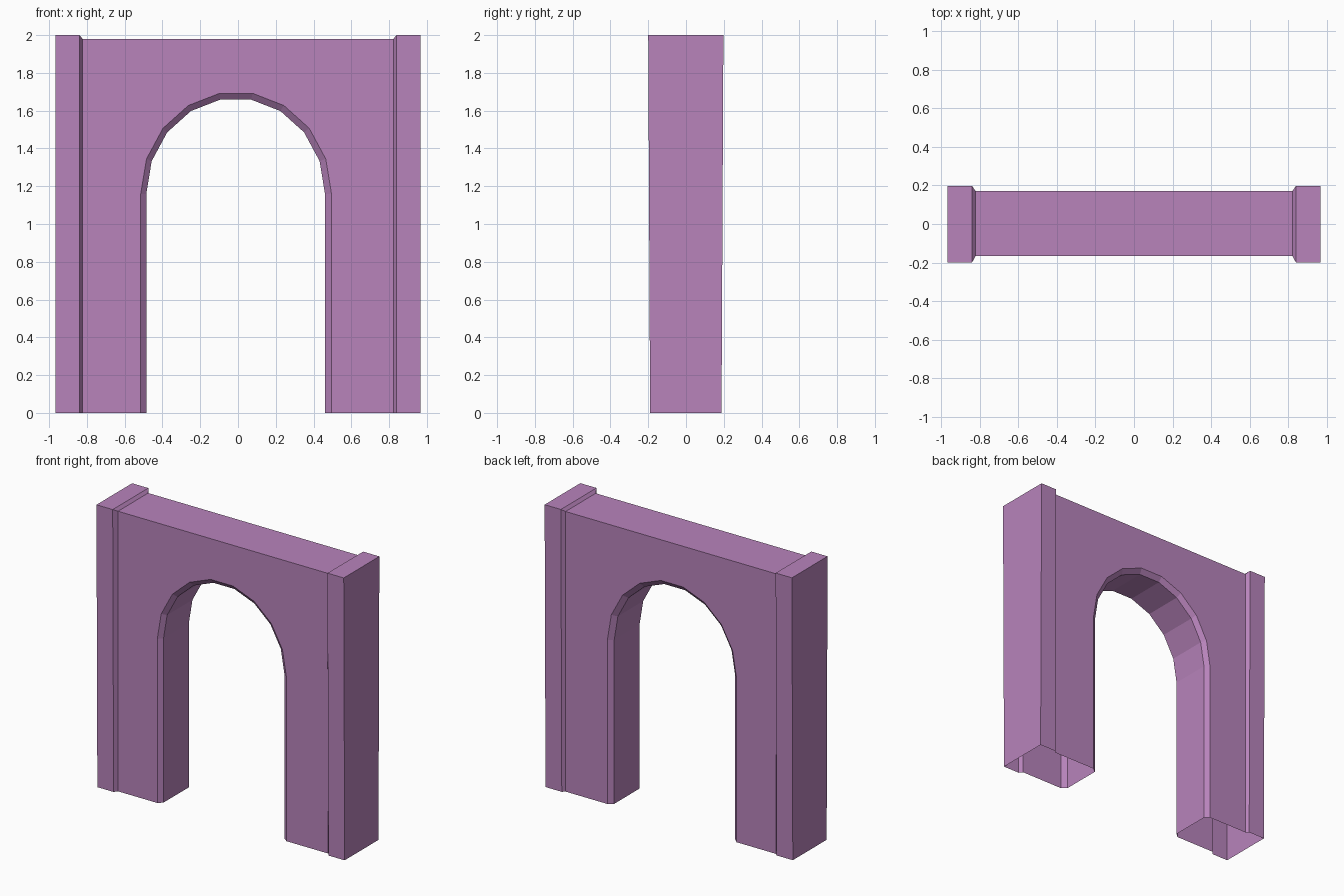
import bpy, bmesh
from math import cos, sin, pi

if "Cube" in bpy.data.objects:
    bpy.data.objects.remove(bpy.data.objects["Cube"])

FRONT, BACK, DEPTH = -0.166, 0.171, 0.027    # panel planes and arch chamfer depth
bm = bmesh.new()


def add_loop(points):
    return [bm.verts.new(p) for p in points]


def loft(a, b):
    # open strip of quads between two matching loops
    for i in range(len(a) - 1):
        bm.faces.new((a[i], a[i + 1], b[i + 1], b[i]))


def section(x, front, back, top, low=0.0):
    # bottom-front, top-front, top-back, bottom-back
    return add_loop([(x, front + low, 0), (x, front, top), (x, back, top), (x, back - low, 0)])


def arch(y, cx, rx, rz, spring=1.16, sides=9):
    pts = [(cx - rx, y, 0)]
    for k in range(sides + 1):
        t = pi - pi * k / sides
        pts.append((cx + rx * cos(t), y, spring + rz * sin(t)))
    return add_loop(pts + [(cx + rx, y, 0)])


# End pilasters: bevelled step, slightly tapered block, end cap
panel_edges = []
for s in (-1, 1):
    edge = section(s * 0.822, FRONT, BACK, 1.98)
    ridge = section(s * 0.84, -0.2, 0.198, 2.0, 0.01)
    outer = section(s * 0.967, -0.2, 0.198, 2.0, 0.01)
    loft(edge, ridge)
    loft(ridge, outer)
    bm.faces.new(outer)
    panel_edges.append(edge)
left, right = panel_edges

# Arched opening: chamfer, reveal, chamfer
rings = [arch(FRONT, -0.01, 0.505, 0.54),
         arch(FRONT + DEPTH, -0.0125, 0.473, 0.506),
         arch(BACK - DEPTH, -0.0125, 0.473, 0.506),
         arch(BACK, -0.01, 0.505, 0.54)]
for a, b in zip(rings, rings[1:]):
    loft(a, b)

# Wall faces around the arch and the top; the underside stays open
bm.faces.new([left[0], left[1], right[1], right[0]] + rings[0][::-1])
bm.faces.new([left[3], left[2], right[2], right[3]] + rings[3][::-1])
bm.faces.new([left[1], left[2], right[2], right[1]])

bmesh.ops.recalc_face_normals(bm, faces=bm.faces[:])
mesh = bpy.data.meshes.new("arched_wall")
bm.to_mesh(mesh)
bm.free()

# Mauve colour
mat = bpy.data.materials.new("mauve")
mat.diffuse_color = (0.48, 0.23, 0.50, 1)
mat.use_nodes = True
mat.node_tree.nodes["Principled BSDF"].inputs["Base Color"].default_value = mat.diffuse_color
mesh.materials.append(mat)
obj = bpy.data.objects.new("arched_wall", mesh)
bpy.context.collection.objects.link(obj)
